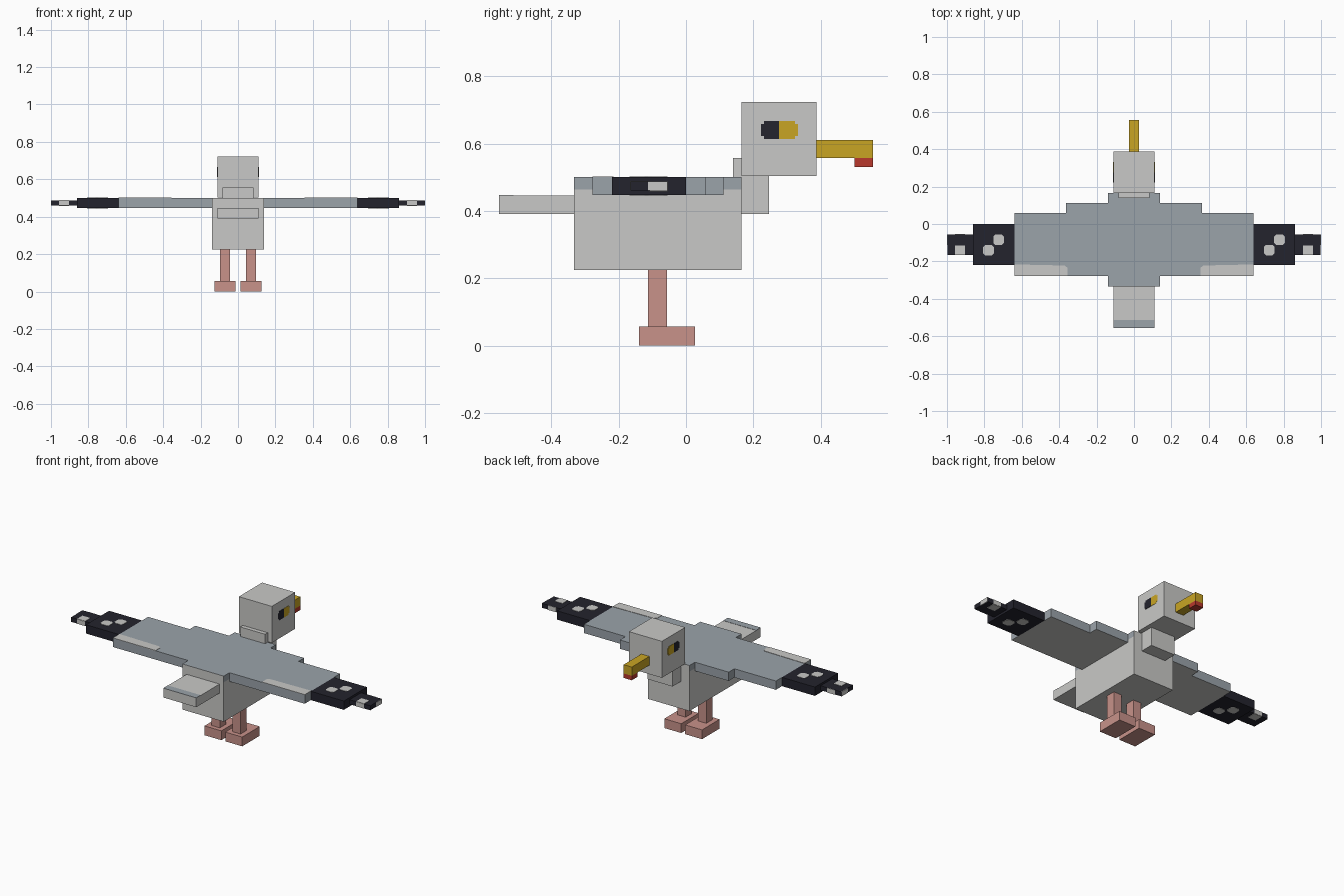
import bpy, bmesh
from mathutils import Vector

cube = bpy.data.objects.get("Cube")
if cube:
    bpy.data.objects.remove(cube, do_unlink=True)


def material(name, rgb):
    """Flat material from 0-255 sRGB, stored as linear."""
    lin = [(c / 255 / 12.92) if c < 11 else ((c / 255 + 0.055) / 1.055) ** 2.4 for c in rgb]
    m = bpy.data.materials.new(name)
    m.use_nodes = True
    m.diffuse_color = (*lin, 1)
    bsdf = m.node_tree.nodes["Principled BSDF"]
    bsdf.inputs["Base Color"].default_value = (*lin, 1)
    bsdf.inputs["Roughness"].default_value = 0.9
    return m


WHITE = material("off white", (201, 201, 199))
GREY = material("blue grey", (155, 163, 170))
DARK = material("near black", (35, 35, 45))
YELLOW = material("beak yellow", (201, 165, 36))
RED = material("beak red", (184, 56, 44))
PINK = material("leg pink", (200, 146, 138))


def prism(name, pts, lo, hi, mats, axis="z", rule=None):
    """Extrude an outline along an axis; rule maps a face normal to a slot."""
    place = {"x": lambda a, b, c: (c, a, b),
             "y": lambda a, b, c: (a, c, b),
             "z": lambda a, b, c: (a, b, c)}[axis]
    bm = bmesh.new()
    face = bm.faces.new([bm.verts.new(place(a, b, lo)) for a, b in pts])
    ext = bmesh.ops.extrude_face_region(bm, geom=[face])
    up = [v for v in ext["geom"] if isinstance(v, bmesh.types.BMVert)]
    bmesh.ops.translate(bm, verts=up, vec=Vector(place(0, 0, hi - lo)))
    bmesh.ops.recalc_face_normals(bm, faces=bm.faces)
    if rule:
        for f in bm.faces:
            f.material_index = rule(f.normal)
    me = bpy.data.meshes.new(name)
    bm.to_mesh(me)
    bm.free()
    for m in mats:
        me.materials.append(m)
    ob = bpy.data.objects.new(name, me)
    bpy.context.collection.objects.link(ob)
    return ob


def rect(a0, a1, b0, b1):
    return [(a0, b0), (a1, b0), (a1, b1), (a0, b1)]


def box(name, x, y, z, *mats, rule=None):
    return prism(name, rect(*x, *y), z[0], z[1], mats, rule=rule)


def plate(name, a, b, at, mat, axis="z", cut=0.0):
    """Thin painted patch with clipped corners, lying on a surface."""
    (a0, a1), (b0, b1) = sorted(a), b
    pts = rect(a0, a1, b0, b1)
    if cut:
        pts = [(a0 + cut, b0), (a1 - cut, b0), (a1, b0 + cut), (a1, b1 - cut),
               (a1 - cut, b1), (a0 + cut, b1), (a0, b1 - cut), (a0, b0 + cut)]
    return prism(name, pts, at - 0.002, at + 0.002, (mat,), axis)


# Body with a grey back
box("body", (-.138, .138), (-.333, .165), (.225, .463), WHITE)
box("back", (-.138, .138), (-.333, .165), (.463, .5), WHITE, GREY,
    rule=lambda n: int(n.z > .5 or abs(n.x) > .5))

# Tail with grey tip band
box("tail", (-.11, .11), (-.555, -.333), (.39, .445), WHITE)
plate("tail_band", (-.11, .11), (-.555, -.512), .4445, GREY)

# Neck, nape and head
box("neck", (-.083, .083), (.165, .247), (.39, .503), WHITE)
box("nape", (-.083, .083), (.14, .165), (.5, .557), WHITE)
box("head", (-.11, .11), (.165, .387), (.503, .723), WHITE)
box("upper_beak", (-.027, .027), (.387, .555), (.557, .61), YELLOW)
box("beak_spot", (-.027, .027), (.5, .555), (.53, .557), RED)

for side, label in ((1, "left"), (-1, "right")):
    def span(a, b):
        return sorted((side * a, side * b))

    # Eye: dark rear half, yellow front half
    for part, mat, inner, outer in (("pupil", DARK, .276, .223), ("iris", YELLOW, .276, .332)):
        mid = outer + (.009 if outer < inner else -.009)
        pts = [(inner, .613), (mid, .613), (mid, .622), (outer, .622),
               (outer, .658), (mid, .658), (mid, .667), (inner, .667)]
        prism(f"{label}_{part}", pts, side * .11 - .002, side * .11 + .002, (mat,), "x")

    # Legs and feet
    box(f"{label}_leg", span(.042, .096), (-.113, -.056), (.056, .225), PINK)
    box(f"{label}_foot", span(.013, .126), (-.14, .027), (0, .056), PINK)

    # Stepped wing, pale underneath
    outline = [(.138, -.278), (.64, -.278), (.64, .058), (.363, .058), (.363, .112), (.138, .112)]
    prism(f"{label}_wing", [(side * x, y) for x, y in outline], .447, .5, (GREY, WHITE),
          rule=lambda n: int(n.z < -.5))
    band = [(.355, -.278), (.64, -.278), (.64, -.216), (.37, -.222), (.355, -.235)]
    prism(f"{label}_wing_band", [(side * x, y) for x, y in band], .498, .502, (WHITE,))

    # Dark flight feathers and narrow wing tip
    box(f"{label}_feather", span(.64, .86), (-.22, 0), (.447, .5), DARK)
    box(f"{label}_wing_tip", span(.86, .998), (-.165, -.055), (.46, .487), DARK)

    # Feather spots: one diagonal pair above, the opposite diagonal below
    low, high = (-.168, -.111), (-.113, -.055)
    xs = (.695, .752), (.749, .807)
    near, far = (xs if side > 0 else xs[::-1])
    for face, z, rows in (("top", .5, (low, high)), ("under", .447, (high, low))):
        for i, (xr, row) in enumerate(zip((near, far), rows)):
            plate(f"{label}_{face}_spot_{i + 1}", span(*xr), row, z, WHITE, cut=.012)

    # Wing tip spots, carried over the edges
    sx = span(.904, .957)
    plate(f"{label}_tip_top_spot", sx, (-.165, -.115), .487, WHITE)
    plate(f"{label}_tip_under_spot", sx, (-.108, -.055), .46, WHITE)
    plate(f"{label}_tip_rear_spot", sx, (.46, .487), -.165, WHITE, "y")
    plate(f"{label}_tip_front_spot", sx, (.46, .487), -.055, WHITE, "y")
    plate(f"{label}_tip_end_spot", (-.113, -.055), (.46, .487), side * .998, WHITE, "x")
